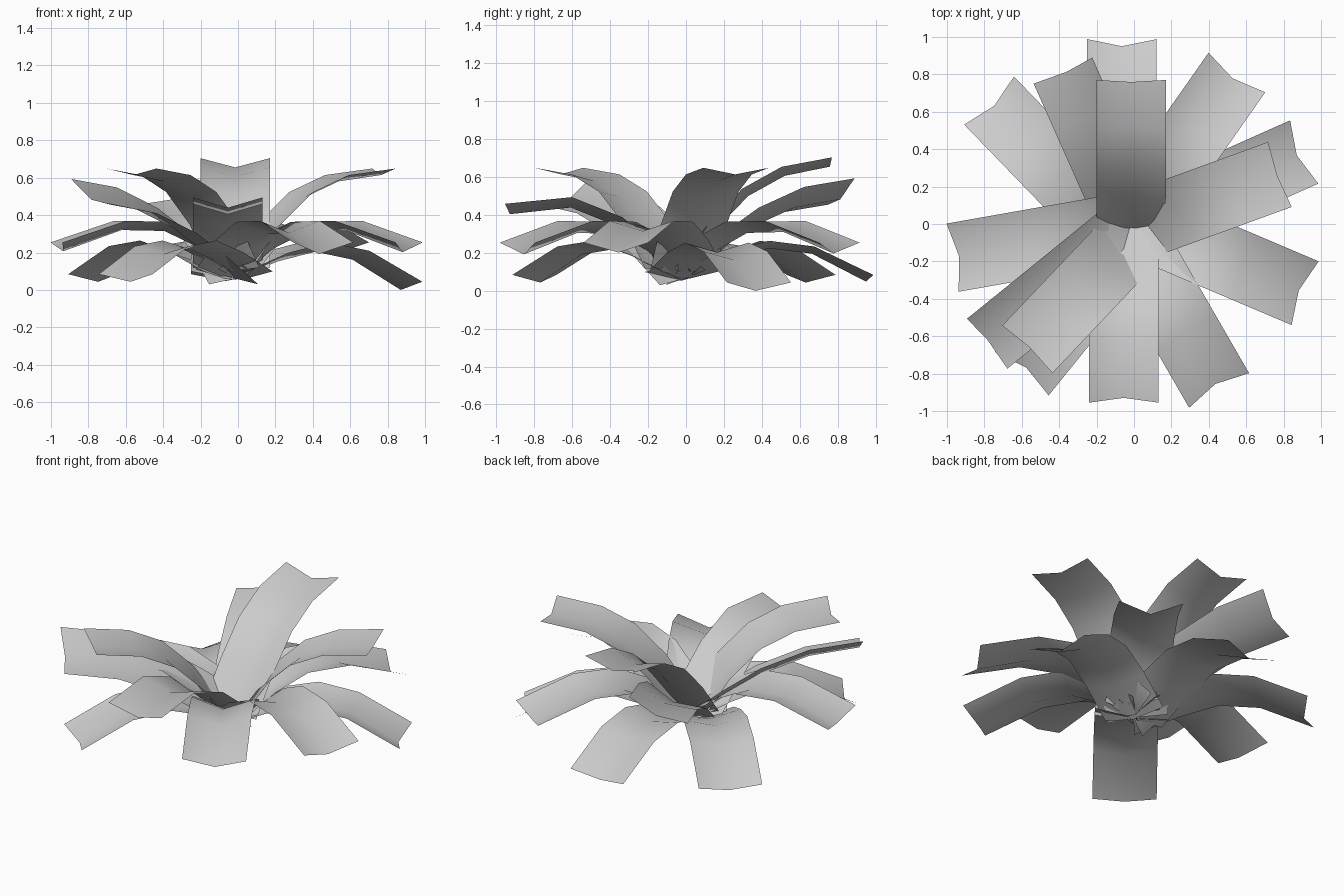
import bpy, bmesh
from math import radians, cos, sin
from mathutils import Vector

old = bpy.data.objects.get("Cube")
if old:
    bpy.data.objects.remove(old, do_unlink=True)

# Single flat colour
grey = bpy.data.materials.new("pale_grey")
grey.use_nodes = True
colour = (0.6, 0.6, 0.6, 1)
grey.diffuse_color = colour
grey.node_tree.nodes["Principled BSDF"].inputs["Base Color"].default_value = colour

# Side profiles of the leaf rims: fraction of reach, height
PROFILES = {
    "crown": [(0, .12), (.21, .35), (.43, .54), (.68, .655), (1, .705)],
    "top": [(0, .12), (.19, .35), (.42, .525), (.67, .615), (1, .65)],
    "upper": [(0, .1), (.2, .24), (.41, .37), (.69, .48), (1, .525)],
    "front": [(0, .11), (.2, .26), (.37, .39), (.64, .495), (1, .46)],
    "middle": [(0, .11), (.21, .27), (.41, .365), (.66, .37), (1, .255)],
    "lower": [(0, .1), (.24, .2), (.47, .265), (.7, .235), (1, .085)],
    "lowest": [(0, .1), (.24, .2), (.47, .255), (.7, .21), (1, .045)],
}

# Leaves: name, profile, tip x, tip y, heading, reach, fold depth, bank angle
LEAVES = [
    ("top_leaf_back", "crown", -.015, .77, 90, .83, .05, 0),
    ("top_leaf_left", "top", .78, .265, 20, .81, .035, 0),
    ("top_leaf_front", "top", -.57, -.67, 226.5, .8, .035, 0),
    ("upper_leaf_back", "upper", -.38, .82, 114, .94, .045, 22),
    ("upper_leaf_right", "upper", -.785, -.64, 219, 1.01, .045, 22),
    ("upper_leaf_front", "front", -.055, -.955, 270, .98, .055, 0),
    ("middle_leaf_front", "middle", .455, -.89, 300, 1.04, .065, 0),
    ("middle_leaf_left", "middle", .915, -.37, 337, 1.03, .055, 0),
    ("middle_leaf_back", "middle", .55, .81, 55, 1.03, .06, 0),
    ("middle_leaf_right", "middle", -.97, -.18, 190, 1.01, .05, 0),
    ("lower_leaf_left", "lowest", .91, .385, 24, 1.03, .05, 0),
    ("lower_leaf_right", "lower", -.775, .66, 134, 1.04, .045, 0),
    ("lower_leaf_back", "lower", -.065, .988, 90, 1.04, .04, 0),
    ("lower_leaf_front", "lower", -.6, -.8, 231, 1.02, .045, 0),
]
HALF_WIDTH = .185
NOTCH = .02


def make_leaf(name, profile, tip_x, tip_y, heading, reach, depth, bank):
    """Arched strip with a folded V cross-section and a notched tip."""
    a, b = radians(heading), radians(bank)
    out = Vector((cos(a), sin(a), 0))
    side = Vector((-sin(a) * cos(b), cos(a) * cos(b), -sin(b)))
    tip = Vector((tip_x, tip_y, 0))
    spine = [tip + out * (f - 1) * reach + Vector((0, 0, z))
             for f, z in PROFILES[profile]]
    bm = bmesh.new()
    rows = []
    for i, p in enumerate(spine):
        along = spine[min(i + 1, len(spine) - 1)] - spine[max(i - 1, 0)]
        normal = along.cross(side).normalized()
        rows.append([bm.verts.new(p + side * HALF_WIDTH),
                     bm.verts.new(p - normal * depth),
                     bm.verts.new(p - side * HALF_WIDTH)])
    rows[-1][1].co -= out * NOTCH
    for low, high in zip(rows, rows[1:]):
        for j in range(2):
            bm.faces.new((low[j], low[j + 1], high[j + 1], high[j]))
    mesh = bpy.data.meshes.new(name)
    bm.to_mesh(mesh)
    bm.free()
    mesh.materials.append(grey)
    for face in mesh.polygons:
        face.use_smooth = True
    leaf = bpy.data.objects.new(name, mesh)
    bpy.context.collection.objects.link(leaf)
    return leaf


leaves = [make_leaf(*spec) for spec in LEAVES]

# Rest the lowest leaf tip on the ground
floor = min(v.co.z for leaf in leaves for v in leaf.data.vertices)
for leaf in leaves:
    for v in leaf.data.vertices:
        v.co.z -= floor
